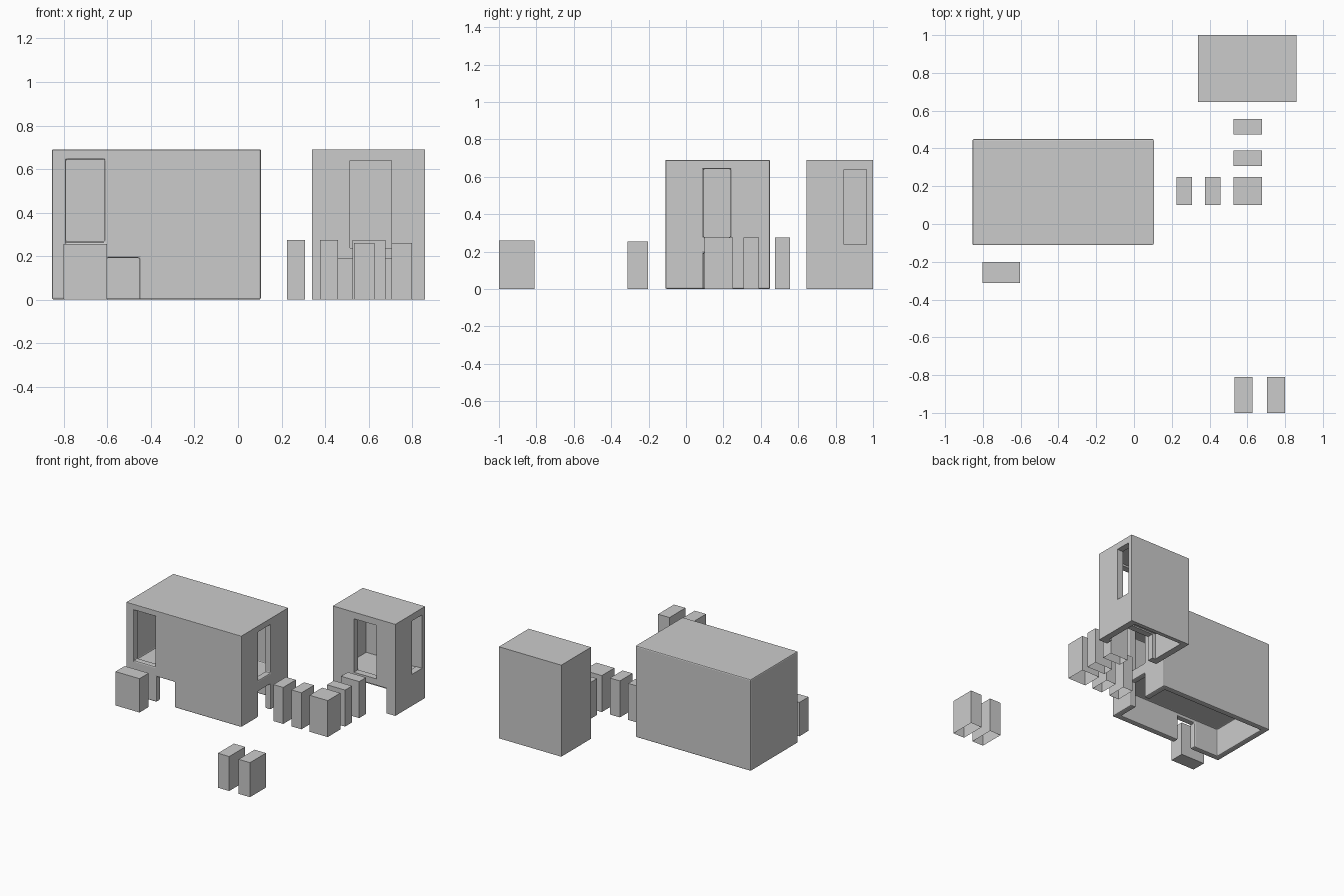
import bpy, bmesh

if "Cube" in bpy.data.objects:
    bpy.data.objects.remove(bpy.data.objects["Cube"])


def box(name, x, y, z, open_bottom=False):
    """Axis-aligned box from (min, max) ranges."""
    vs = [(a, b, c) for c in z for b in y for a in x]
    bm = bmesh.new()
    v = [bm.verts.new(p) for p in vs]
    quads = [(4, 5, 7, 6), (0, 1, 5, 4), (1, 3, 7, 5), (3, 2, 6, 7), (2, 0, 4, 6)]
    if not open_bottom:
        quads.append((0, 2, 3, 1))
    for q in quads:
        bm.faces.new([v[i] for i in q])
    me = bpy.data.meshes.new(name)
    bm.to_mesh(me)
    bm.free()
    ob = bpy.data.objects.new(name, me)
    bpy.context.collection.objects.link(ob)
    return ob


def carve(ob, cuts):
    """Subtract each (x, y, z) range box from the object."""
    bpy.context.view_layer.objects.active = ob
    for c in cuts:
        cutter = box("cutter", *c)
        m = ob.modifiers.new("cut", "BOOLEAN")
        m.operation = "DIFFERENCE"
        m.solver = "EXACT"
        m.object = cutter
        bpy.ops.object.modifier_apply(modifier=m.name)
        bpy.data.objects.remove(cutter)


# Large hollow block: open storey below, room with windows above
main = box("main_building", (-.855, .105), (-.11, .45), (0, .69))
carve(main, [
    ((-.81, .06), (-.065, .405), (-.1, .215)),       # lower cavity
    ((-.81, .06), (-.065, .405), (.243, .668)),      # upper room
    ((-.79, -.613), (-.2, 0), (.266, .645)),         # front window
    ((-.603, -.453), (-.2, 0), (-.1, .192)),         # front door
    ((0, .2), (.094, .237), (.276, .642)),           # side window
    ((0, .2), (.094, .237), (-.1, .194)),            # side door
])
bev = main.modifiers.new("soft_edges", "BEVEL")
bev.width = .008
bev.segments = 2
bev.limit_method = "ANGLE"

# Small hollow tower
tower = box("small_building", (.34, .86), (.645, 1), (0, .69))
carve(tower, [
    ((.39, .81), (.695, .97), (-.1, .2)),            # lower cavity
    ((.39, .81), (.695, .97), (.23, .655)),          # upper room
    ((.515, .705), (.6, .75), (.237, .64)),          # front window
    ((.415, .785), (.6, .75), (-.1, .19)),           # front door
    ((.75, .9), (.845, .965), (.237, .64)),          # side window
])

# Loose crates, open underneath
crates = [
    ((.225, .307), (.10, .25), .275), ((.376, .459), (.10, .25), .275),
    ((.527, .678), (.10, .25), .275), ((.527, .678), (.307, .39), .275),
    ((.527, .678), (.475, .557), .275),
    ((.533, .627), (-1, -.81), .26), ((.705, .80), (-1, -.81), .26),
]
for i, (x, y, h) in enumerate(crates):
    box(f"crate_{i + 1}", x, y, (0, h), open_bottom=True)

# Solid block in front of the large building
box("front_block", (-.803, -.603), (-.312, -.202), (0, .255))
